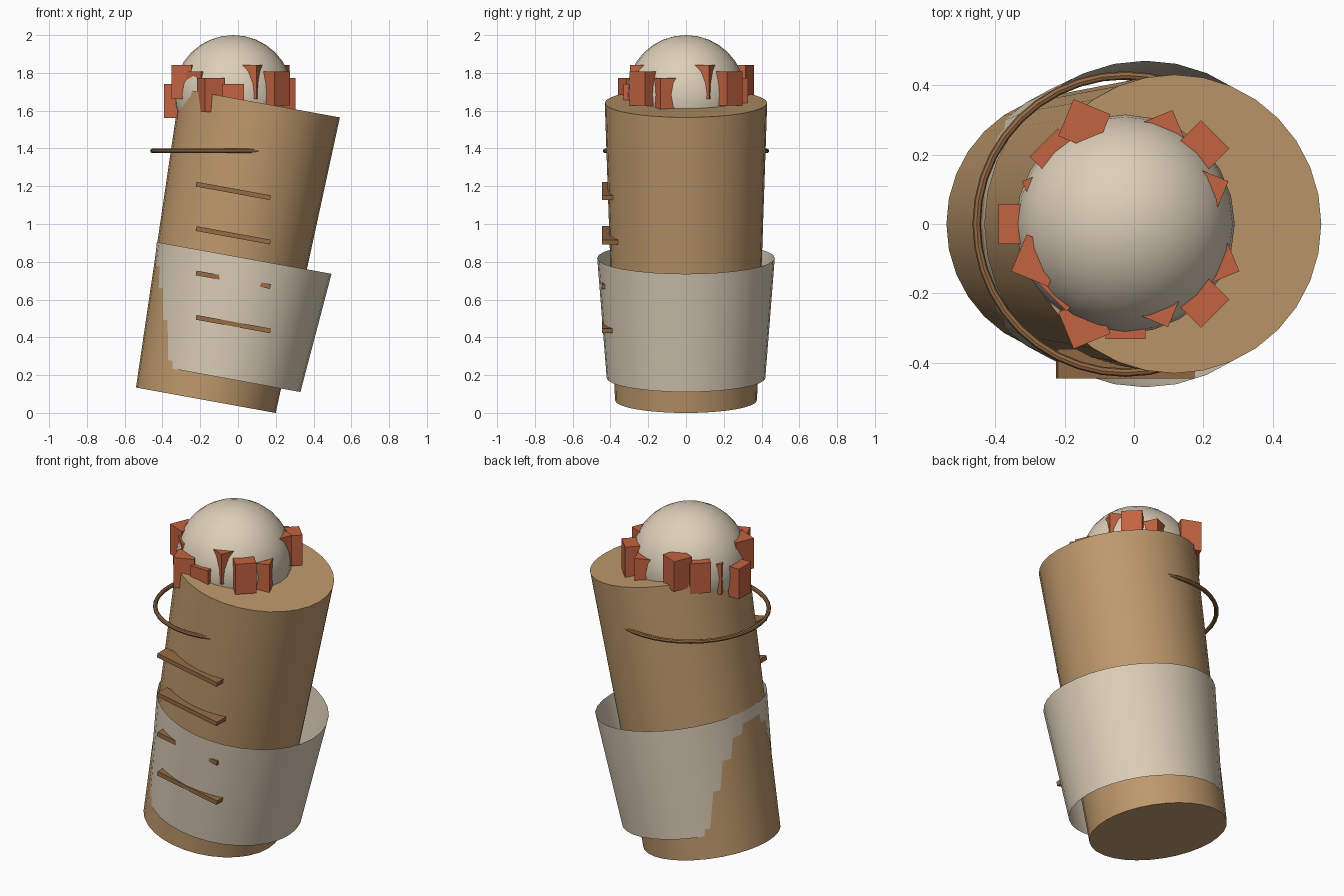
import bpy, math

if "Cube" in bpy.data.objects:
    bpy.data.objects.remove(bpy.data.objects["Cube"])

TILT = 0.18      # lean of the trunk, sleeve and slats
CX = -0.025      # shared centre line


def material(name, rgb):
    m = bpy.data.materials.new(name)
    m.diffuse_color = (*rgb, 1)
    m.use_nodes = True
    m.node_tree.nodes["Principled BSDF"].inputs["Base Color"].default_value = m.diffuse_color
    return m


TAN = material("tan", (0.52, 0.32, 0.15))
CREAM = material("cream", (0.72, 0.62, 0.48))
RED = material("brick red", (0.55, 0.125, 0.053))
BROWN = material("brown", (0.30, 0.145, 0.06))


def finish(name, mat, smooth=False):
    ob = bpy.context.object
    ob.name = name
    ob.data.materials.append(mat)
    if smooth:
        bpy.ops.object.shade_smooth_by_angle(angle=math.radians(35))
    return ob


def box(name, mat, loc, size, rot):
    bpy.ops.mesh.primitive_cube_add(size=1, location=loc, rotation=rot)
    ob = finish(name, mat)
    ob.scale = size
    return ob


# Leaning trunk, slightly wider at the top
bpy.ops.mesh.primitive_cone_add(vertices=32, radius1=0.376, radius2=0.43, depth=1.6,
                                location=(CX - 0.002, 0, 0.854), rotation=(0, TILT, 0))
finish("trunk", TAN, True)

# Open sleeve around the lower trunk
bpy.ops.mesh.primitive_cone_add(vertices=32, radius1=0.42, radius2=0.47, depth=0.645,
                                end_fill_type='NOTHING',
                                location=(CX, 0, 0.503), rotation=(0, TILT, 0))
finish("sleeve", CREAM, True)

# Dome on top
bpy.ops.mesh.primitive_uv_sphere_add(segments=24, ring_count=16, radius=0.315,
                                     location=(CX, 0, 1.685))
finish("dome", CREAM, True)

# Level hoop
bpy.ops.mesh.primitive_torus_add(major_segments=40, minor_segments=8, major_radius=0.428,
                                 minor_radius=0.012, location=(CX, 0, 1.387))
finish("hoop", BROWN, True)

# Four slats on the front
for i in range(4):
    box(f"slat_{i + 1}", BROWN, (CX, -0.4025, 0.47 + 0.235 * i),
        (0.40, 0.085, 0.025), (0, TILT, 0))

# Staggered ring of blocks around the dome
for i in range(16):
    a = math.tau * i / 16
    r = 0.24 + 0.034 * (i % 3)
    z = 1.65 + 0.034 * (i % 4)
    box(f"block_{i + 1}", RED, (CX + r * math.cos(a), -r * math.sin(a), z),
        (0.115, 0.115, 0.18), (0, 0, a))
